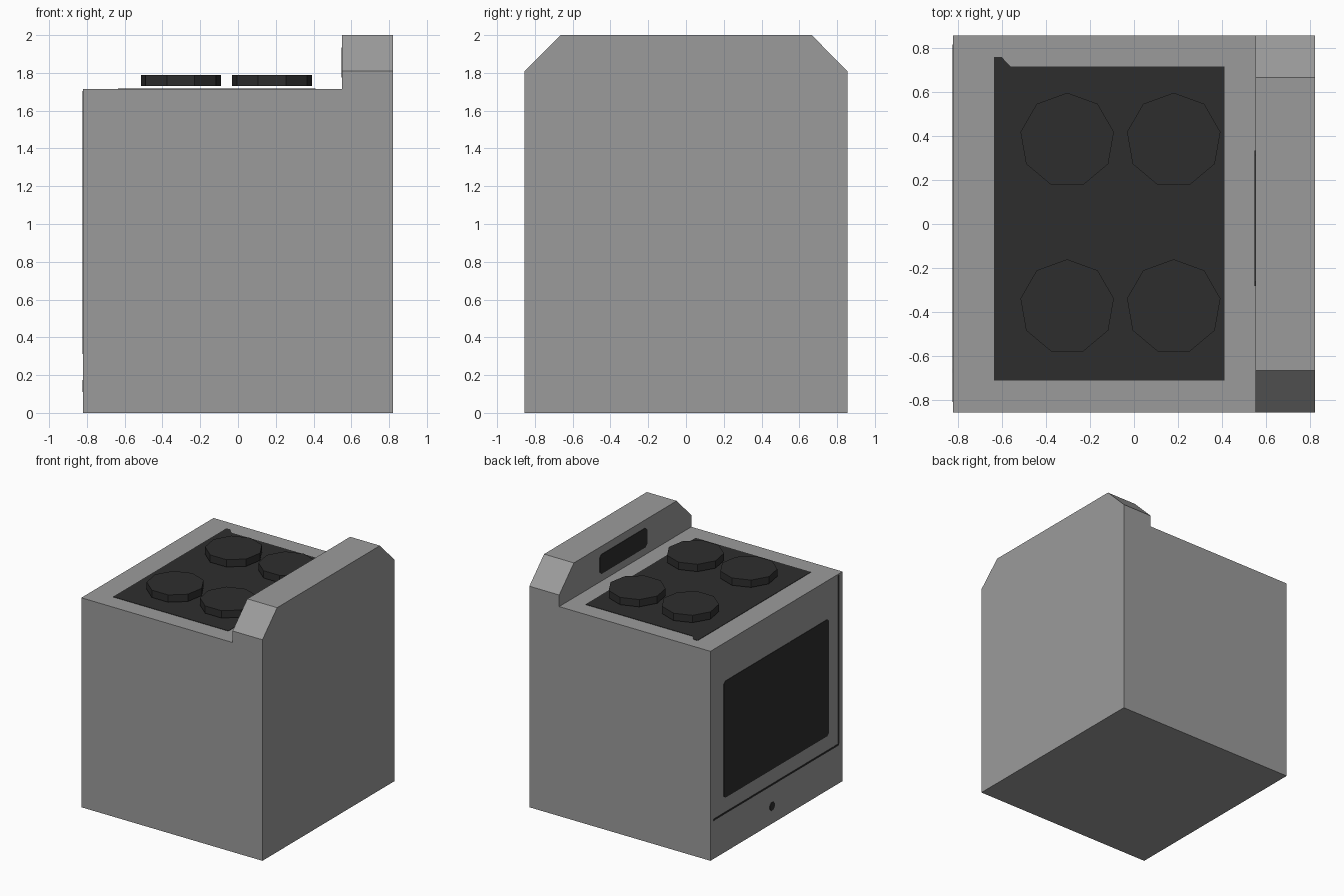
import bpy, bmesh, math
from mathutils import Vector

if "Cube" in bpy.data.objects:
    bpy.data.objects.remove(bpy.data.objects["Cube"])


def material(name, v):
    m = bpy.data.materials.new(name)
    m.diffuse_color = (v, v, v, 1)
    m.use_nodes = True
    m.node_tree.nodes["Principled BSDF"].inputs["Base Color"].default_value = m.diffuse_color
    return m


GREY = material("grey enamel", 0.33)
BLACK = material("black glass", 0.027)
SEAM = material("dark grey seam", 0.06)


def prism(name, points, extrude, mat, cuts=()):
    """Extrude a flat outline along a vector, optionally slicing off corners."""
    bm = bmesh.new()
    face = bm.faces.new([bm.verts.new(p) for p in points])
    res = bmesh.ops.extrude_face_region(bm, geom=[face], use_keep_orig=True)
    bmesh.ops.translate(bm, vec=Vector(extrude),
                        verts=[g for g in res["geom"] if isinstance(g, bmesh.types.BMVert)])
    for co, no in cuts:
        r = bmesh.ops.bisect_plane(bm, geom=bm.verts[:] + bm.edges[:] + bm.faces[:],
                                   plane_co=co, plane_no=no, clear_outer=True)
        edges = [g for g in r["geom_cut"] if isinstance(g, bmesh.types.BMEdge)]
        bmesh.ops.edgeloop_fill(bm, edges=edges)
    bmesh.ops.recalc_face_normals(bm, faces=bm.faces[:])
    mesh = bpy.data.meshes.new(name)
    bm.to_mesh(mesh)
    bm.free()
    mesh.materials.append(mat)
    obj = bpy.data.objects.new(name, mesh)
    bpy.context.collection.objects.link(obj)
    return obj


def front_plate(name, x, y0, y1, z0, z1, mat, c=0.0, depth=0.003):
    """Thin plate on a face looking toward -x, with corners clipped by c."""
    if c:
        yz = [(y0 + c, z0), (y1 - c, z0), (y1, z0 + c), (y1, z1 - c),
              (y1 - c, z1), (y0 + c, z1), (y0, z1 - c), (y0, z0 + c)]
    else:
        yz = [(y0, z0), (y1, z0), (y1, z1), (y0, z1)]
    return prism(name, [(x, y, z) for y, z in yz], (-depth, 0, 0), mat)


W, D, TOP, BACK = 0.82, 0.855, 1.715, 0.55

# Body with raised back panel, its two upper corners sliced off
profile = [(-W, 0), (W, 0), (W, 2), (BACK, 2), (BACK, TOP), (-W, TOP)]
prism("stove_body", [(x, -D, z) for x, z in profile], (0, 2 * D, 0), GREY,
      cuts=[((0, s * D, 1.81), (0, s * 0.707, 0.707)) for s in (1, -1)])

# Cooktop glass, with the small nub at its corner
glass = [(-0.635, -0.71), (0.41, -0.71), (0.41, 0.715),
         (-0.56, 0.715), (-0.60, 0.757), (-0.635, 0.757)]
prism("cooktop_glass", [(x, y, TOP) for x, y in glass], (0, 0, 0.003), BLACK)

# Four nine-sided burners
R = 0.215
for cx in (-0.303, 0.18):
    for cy in (0.38, -0.375):
        ring = [(cx + R * math.sin(i * math.tau / 9), cy + R * math.cos(i * math.tau / 9), 1.73)
                for i in range(9)]
        prism("burner", ring, (0, 0, 0.06), BLACK)

# Oven door window, control display, seams and drawer knob
front_plate("oven_window", -W, -0.675, 0.685, 0.445, 1.40, BLACK, 0.02)
front_plate("control_display", BACK, -0.28, 0.333, 1.775, 1.935, BLACK, 0.02)
front_plate("drawer_seam", -W, -0.805, 0.815, 0.313, 0.327, BLACK)
front_plate("door_side_seam", -W, -0.808, -0.797, 0.327, TOP - 0.01, SEAM)
front_plate("drawer_knob", -W, 0.025, 0.09, 0.11, 0.175, BLACK, 0.02)
